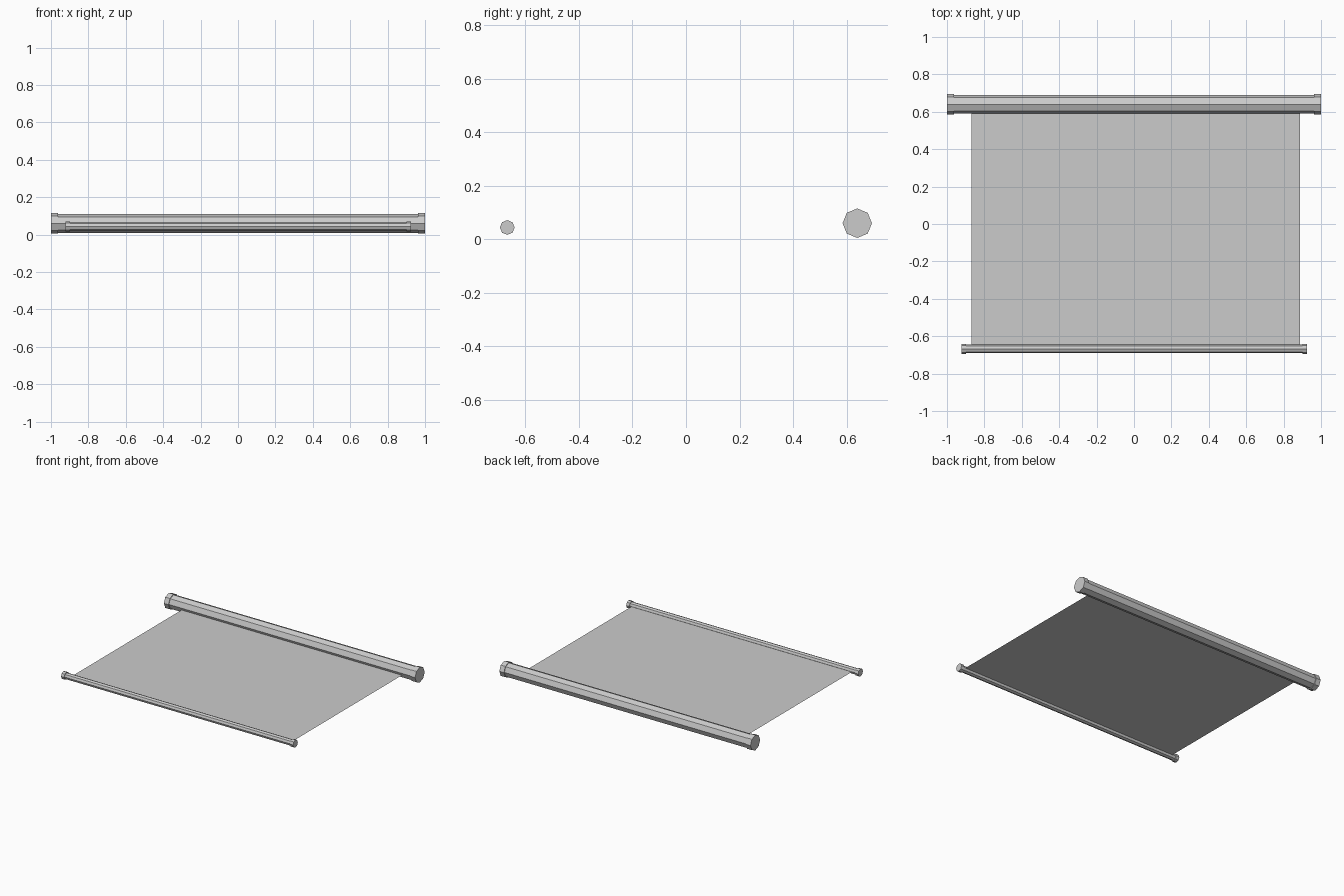
import bpy, bmesh
from math import cos, sin, pi

if "Cube" in bpy.data.objects:
    bpy.data.objects.remove(bpy.data.objects["Cube"])

SIDES = 8


def roller(name, x0, x1, y, z, body_r, cap_r, cap_len):
    """Eight-sided rod along x with a thicker collar at each end."""
    profile = [(x0, cap_r), (x0 + cap_len, cap_r), (x0 + cap_len, body_r),
               (x1 - cap_len, body_r), (x1 - cap_len, cap_r), (x1, cap_r)]
    bm = bmesh.new()
    rings = [[bm.verts.new((x, y + r * cos(2 * pi * i / SIDES), z + r * sin(2 * pi * i / SIDES)))
              for i in range(SIDES)] for x, r in profile]
    for a, b in zip(rings, rings[1:]):
        for i in range(SIDES):
            j = (i + 1) % SIDES
            bm.faces.new((a[i], a[j], b[j], b[i]))
    bm.faces.new(rings[0])
    bm.faces.new(rings[-1])
    bmesh.ops.recalc_face_normals(bm, faces=bm.faces)
    add_object(name, bm)


def add_object(name, bm):
    mesh = bpy.data.meshes.new(name)
    bm.to_mesh(mesh)
    bm.free()
    bpy.context.collection.objects.link(bpy.data.objects.new(name, mesh))


# Thick rear roller and thin front rod
roller("rear_roller", -1.0, 1.0, 0.64, 0.06, 0.05, 0.055, 0.037)
roller("front_rod", -0.922, 0.925, -0.668, 0.044, 0.0225, 0.0275, 0.025)

# Flat sheet stretched between them, single layer
bm = bmesh.new()
corners = [(-0.868, -0.668), (0.888, -0.668), (0.888, 0.62), (-0.868, 0.62)]
bm.faces.new([bm.verts.new((x, y, 0.043)) for x, y in corners])
add_object("sheet", bm)
